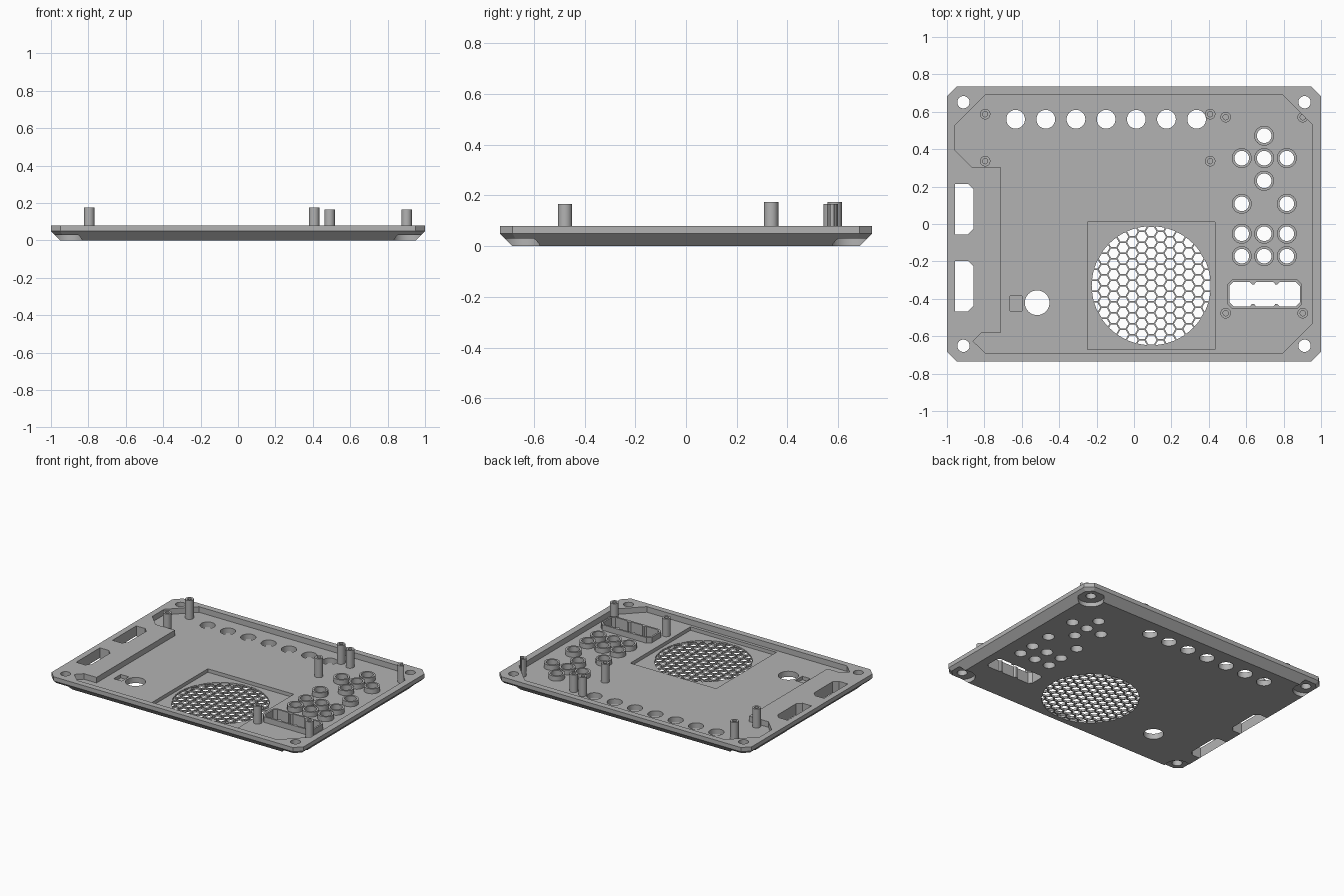
import bpy, bmesh, math

if "Cube" in bpy.data.objects:
    bpy.data.objects.remove(bpy.data.objects["Cube"])

grey = bpy.data.materials.new("panel grey")
grey.use_nodes = True
COLOUR = (0.45, 0.45, 0.45, 1)
grey.diffuse_color = COLOUR
grey.node_tree.nodes["Principled BSDF"].inputs["Base Color"].default_value = COLOUR

FLOOR, RIM, FAN_FLOOR = 0.04, 0.08, 0.015


def finish(name, bm):
    bmesh.ops.recalc_face_normals(bm, faces=bm.faces)
    mesh = bpy.data.meshes.new(name)
    bm.to_mesh(mesh)
    bm.free()
    mesh.materials.append(grey)
    obj = bpy.data.objects.new(name, mesh)
    bpy.context.collection.objects.link(obj)
    return obj


def loft(bm, sections):
    """Closed solid through (outline, z) sections."""
    loops = [[bm.verts.new((x, y, z)) for x, y in pts] for pts, z in sections]
    for a, b in zip(loops, loops[1:]):
        for i in range(len(a)):
            j = (i + 1) % len(a)
            bm.faces.new((a[i], a[j], b[j], b[i]))
    bm.faces.new(loops[0][::-1])
    bm.faces.new(loops[-1])


def prisms(name, outlines, z0, z1):
    bm = bmesh.new()
    for pts in outlines:
        loft(bm, [(pts, z0), (pts, z1)])
    return finish(name, bm)


def circle(x, y, r, n=40, turn=0.0):
    return [(x + r * math.cos(turn + math.tau * i / n),
             y + r * math.sin(turn + math.tau * i / n)) for i in range(n)]


def box(x0, x1, y0, y1, c0=0.0, c1=0.0):
    """Rectangle with chamfers c0 on the -x corners and c1 on the +x corners."""
    pts = [(x0 + c0, y0), (x1 - c1, y0), (x1, y0 + c1), (x1, y1 - c1),
           (x1 - c1, y1), (x0 + c0, y1), (x0, y1 - c0), (x0, y0 + c0)]
    return list(dict.fromkeys(pts))


def boolean(obj, cutter, operation="DIFFERENCE"):
    mod = obj.modifiers.new("cut", "BOOLEAN")
    mod.object, mod.operation, mod.solver = cutter, operation, "EXACT"
    deps = bpy.context.evaluated_depsgraph_get()
    mesh = bpy.data.meshes.new_from_object(obj.evaluated_get(deps))
    obj.modifiers.clear()
    obj.data = mesh
    bpy.data.objects.remove(cutter)


def smooth(obj):
    bpy.ops.object.select_all(action="DESELECT")
    obj.select_set(True)
    bpy.context.view_layer.objects.active = obj
    bpy.ops.object.shade_smooth_by_angle(angle=math.radians(25))


def tube(name, x, y, r_out, r_in, z0, z1):
    obj = prisms(name, [circle(x, y, r_out)], z0, z1)
    boolean(obj, prisms("bore", [circle(x, y, r_in)], z0 - 0.1, z1 + 0.1))
    return obj


# Panel body: upright rim above a bevelled underside
bm = bmesh.new()
edge = box(-1, 1, -0.734, 0.734, 0.05, 0.05)
base = box(-0.95, 0.95, -0.684, 0.684, 0.025, 0.025)
loft(bm, [(base, 0), (edge, 0.05), (edge, RIM)])
panel = finish("panel", bm)

# Main recess, stepped around the side windows
recess = [(-0.793, 0.691), (0.795, 0.691), (0.953, 0.533), (0.953, -0.533),
          (0.795, -0.691), (-0.793, -0.691), (-0.86, -0.627), (-0.815, -0.582),
          (-0.715, -0.582), (-0.715, 0.306), (-0.868, 0.306), (-0.956, 0.394),
          (-0.956, 0.528)]
boolean(panel, prisms("recess", [recess], FLOOR, 0.2))

# Square fan seat and small indicator pocket
boolean(panel, prisms("seats", [box(-0.248, 0.434, -0.67, 0.012),
                                box(-0.662, -0.598, -0.464, -0.384)], FAN_FLOOR, 0.2))

# Screw counterbores under the corners
corners = [(sx * 0.912, sy * 0.651) for sx in (-1, 1) for sy in (-1, 1)]
boolean(panel, prisms("counterbores", [circle(x, y, 0.085) for x, y in corners], -0.1, 0.03))

# Button positions
left, mid, right = 0.576, 0.696, 0.817
buttons = [(mid, 0.472), (mid, 0.231), (left, 0.108), (right, 0.108)]
buttons += [(x, y) for x in (left, mid, right) for y in (0.352, -0.052, -0.172)]

# Connector opening: three bays with small ribs between them
x0, x1, y0, y1 = 0.511, 0.887, -0.44, -0.311
bay = (x1 - x0) / 3
lower = [(x0, y0 + 0.02), (x0 + 0.02, y0)]
for k in (1, 2):
    rx = x0 + bay * k
    lower += [(rx - 0.016, y0), (rx - 0.006, y0 + 0.012),
              (rx + 0.006, y0 + 0.012), (rx + 0.016, y0)]
lower += [(x1 - 0.02, y0), (x1, y0 + 0.02)]
opening = lower + [(x, y0 + y1 - y) for x, y in reversed(lower)]

# All openings through the panel
holes = [circle(x, y, 0.033) for x, y in corners]
holes += [circle(-0.633 + 0.1613 * i, 0.56, 0.05) for i in range(7)]
holes += [circle(x, y, 0.039) for x, y in buttons]
holes += [circle(-0.518, -0.421, 0.066), opening]
holes += [box(-0.958, -0.857, y, y + 0.27, 0, 0.03) for y in (-0.467, -0.055)]
boolean(panel, prisms("openings", holes, -0.1, 0.3))

# Honeycomb fan grille clipped to a circle
fx, fy, fr = 0.092, -0.33, 0.318
pitch = 0.058
step = pitch * math.sqrt(3) / 2
cells = []
for i in range(-7, 8):
    for j in range(-7, 8):
        cx, cy = i * step, (j + 0.5 * (i % 2)) * pitch
        if math.hypot(cx, cy) < fr + 0.02:
            cells.append(circle(fx + cx, fy + cy, (pitch - 0.008) / math.sqrt(3), 6))
grille = prisms("grille_cells", cells, -0.1, 0.1)
boolean(grille, prisms("grille_disc", [circle(fx, fy, fr, 64)], -0.05, 0.05), "INTERSECT")
boolean(panel, grille)
smooth(panel)

# Raised guide collars around the buttons
for i, (x, y) in enumerate(buttons):
    smooth(tube(f"button_collar_{i + 1}", x, y, 0.053, 0.039, FLOOR, 0.075))

# Raised frame around the connector opening
frame = prisms("connector_frame", [box(0.498, 0.899, -0.453, -0.298, 0.025, 0.025)], FLOOR, RIM)
boolean(frame, prisms("frame_bore", [opening], 0, 0.2))

# Hollow mounting posts
tall = [(x, y) for x in (-0.796, 0.407) for y in (0.587, 0.336)]
short = [(x, y) for x in (0.49, 0.902) for y in (0.571, -0.477)]
for label, group, top in (("tall", tall, 0.175), ("short", short, 0.166)):
    for i, (x, y) in enumerate(group):
        post = tube(f"{label}_post_{i + 1}", x, y, 0.028, 0.014, FLOOR, top)
        if x > 0.9 and y > 0.5:
            # This post is trimmed by the recess corner
            trim = [(0.795, 0.691), (0.953, 0.533), (1.1, 0.7), (0.95, 0.85)]
            boolean(post, prisms("trim", [trim], 0, 0.3))
        smooth(post)
